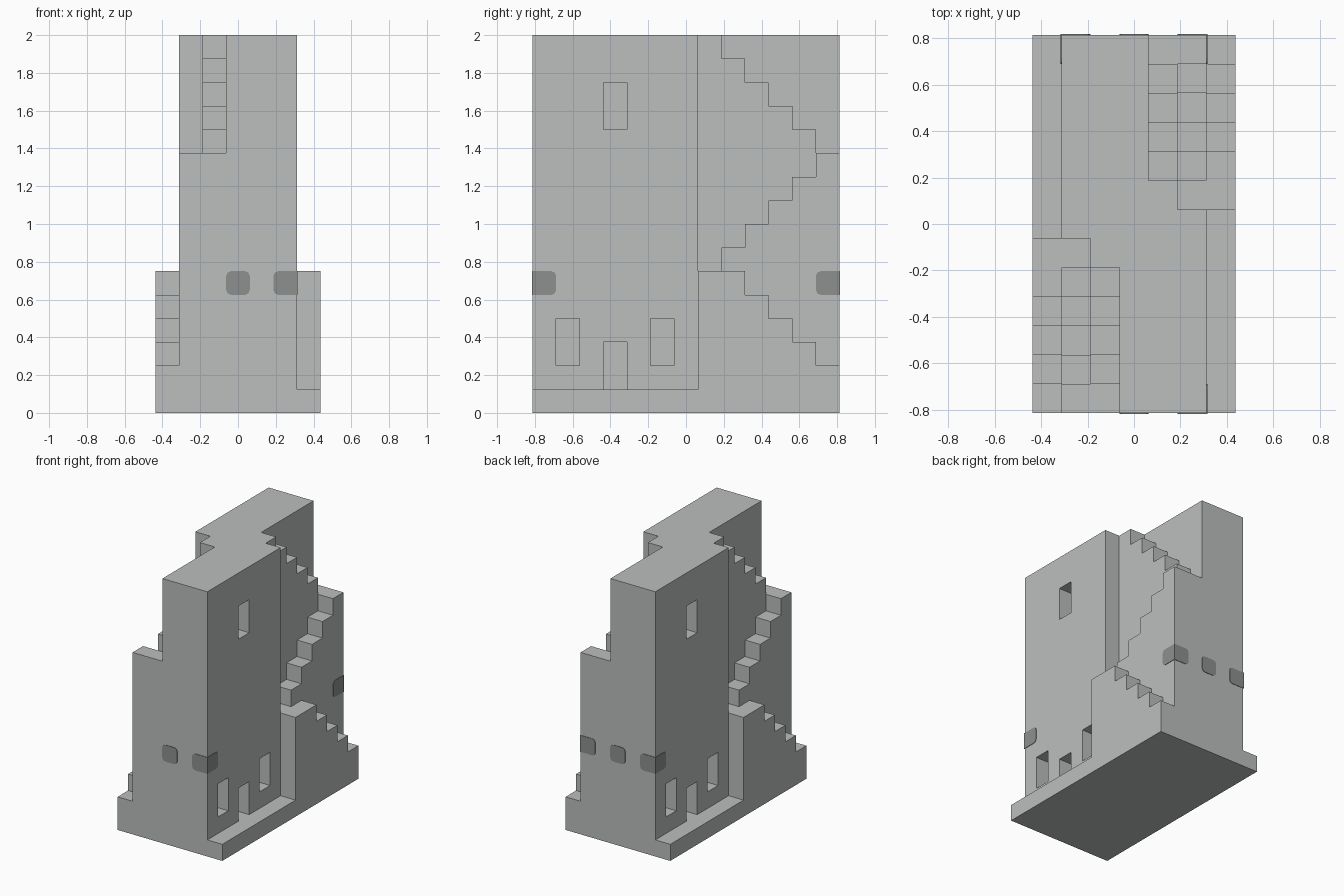
import bpy, bmesh
from mathutils import Vector

U = 0.125                      # building module
HALF_X, HALF_Y = 3.5, 6.5      # half footprint in modules

if "Cube" in bpy.data.objects:
    bpy.data.objects.remove(bpy.data.objects["Cube"], do_unlink=True)


def material(name, rgb):
    m = bpy.data.materials.new(name)
    m.use_nodes = True
    m.diffuse_color = (*rgb, 1)
    m.node_tree.nodes["Principled BSDF"].inputs["Base Color"].default_value = (*rgb, 1)
    return m


stone = material("light_grey_stone", (0.50, 0.52, 0.51))
dark = material("dark_grey_patch", (0.27, 0.28, 0.275))


def prism(name, points, offset, mat):
    """Extrude a polygon, given in modules, along the offset vector."""
    bm = bmesh.new()
    face = bm.faces.new([bm.verts.new(Vector(p) * U) for p in points])
    ext = bmesh.ops.extrude_face_region(bm, geom=[face])
    moved = [v for v in ext["geom"] if isinstance(v, bmesh.types.BMVert)]
    bmesh.ops.translate(bm, verts=moved, vec=Vector(offset) * U)
    bmesh.ops.recalc_face_normals(bm, faces=bm.faces)
    mesh = bpy.data.meshes.new(name)
    bm.to_mesh(mesh)
    bm.free()
    mesh.materials.append(mat)
    ob = bpy.data.objects.new(name, mesh)
    bpy.context.collection.objects.link(ob)
    return ob


def box(name, x0, x1, y0, y1, z0, z1, mat=stone):
    pts = [(x0, y0, z0), (x1, y0, z0), (x1, y1, z0), (x0, y1, z0)]
    return prism(name, pts, (0, 0, z1 - z0), mat)


def stair_column(name, side, x0, heights, wall):
    """One-module-thick slab: optional full-height wall, then a stepped top."""
    y = 0.5
    start = -HALF_Y if wall else y
    profile = [(start, 1)]
    if wall:
        profile += [(start, 16), (y, 16)]
    for h in heights:
        profile += [(y, h), (y + 1, h)]
        y += 1
    profile.append((y, 1))
    # drop repeated points where neighbouring treads share a height
    clean = [p for i, p in enumerate(profile) if p != profile[i - 1]]
    return prism(name, [(side * x0, side * a, b) for a, b in clean],
                 (side, 0, 0), stone)


def cut_opening(wall, side, y, z0, z1):
    xs = sorted((side * 1.3, side * 2.7))
    ys = sorted((side * y, side * (y + 1)))
    cutter = box("opening_cutter", *xs, *ys, z0, z1)
    cutter.hide_render = True
    mod = wall.modifiers.new("opening", "BOOLEAN")
    mod.operation, mod.solver, mod.object = "DIFFERENCE", "EXACT", cutter
    bpy.context.view_layer.objects.active = wall
    bpy.ops.object.modifier_apply(modifier=mod.name)
    bpy.data.objects.remove(cutter, do_unlink=True)


# Base and central core
box("base_slab", -HALF_X, HALF_X, -HALF_Y, HALF_Y, 0, 1)
box("central_core", -0.5, 0.5, -HALF_Y, HALF_Y, 1, 16)

# Two identical halves, turned half round: three flights each
for side, label in ((1, "left"), (-1, "right")):
    stair_column(label + "_upper_stairs", side, 0.5, range(16, 10, -1), True)
    wall = stair_column(label + "_middle_stairs_and_wall", side, 1.5, range(6, 12), True)
    stair_column(label + "_lower_stairs", side, 2.5, (6, 6, 5, 4, 3, 2), False)
    # upper window, two lower windows, doorway
    for y, z0, z1 in ((-3.5, 12, 14), (-5.5, 2, 4), (-1.5, 2, 4), (-3.5, 0.5, 3)):
        cut_opening(wall, side, y, z0, z1)


# Thin dark patches around the ends of the tower
T, R = 0.03, 0.2


def patch(name, axis, sign, centre, flush=0):
    """Rounded plate on an end (axis y) or side (axis x) face; flush = square edge."""
    outline = []
    for sx, sz in ((-1, -1), (1, -1), (1, 1), (-1, 1)):
        if sx == flush:
            outline.append((sx * (0.5 + T), sz * 0.5))
            continue
        corner = [(0.5 - R, 0.5), (0.5 - R * 0.3, 0.5 - R * 0.3), (0.5, 0.5 - R)]
        if sx * sz > 0:
            corner.reverse()
        outline += [(sx * a, sz * b) for a, b in corner]
    if axis == "y":
        pts = [(centre + a, sign * HALF_Y, 5.5 + b) for a, b in outline]
        prism(name, pts, (0, sign * T, 0), dark)
    else:
        pts = [(sign * 2.5, centre + a, 5.5 + b) for a, b in outline]
        prism(name, pts, (sign * T, 0, 0), dark)


patch("front_middle_patch", "y", -1, 0)
patch("back_middle_patch", "y", 1, 0)
for sx, sy, label in ((1, -1, "front_left"), (1, 1, "back_left"), (-1, 1, "back_right")):
    patch(label + "_end_patch", "y", sy, 2 * sx, sx)
    patch(label + "_side_patch", "x", sx, 6 * sy, sy)
